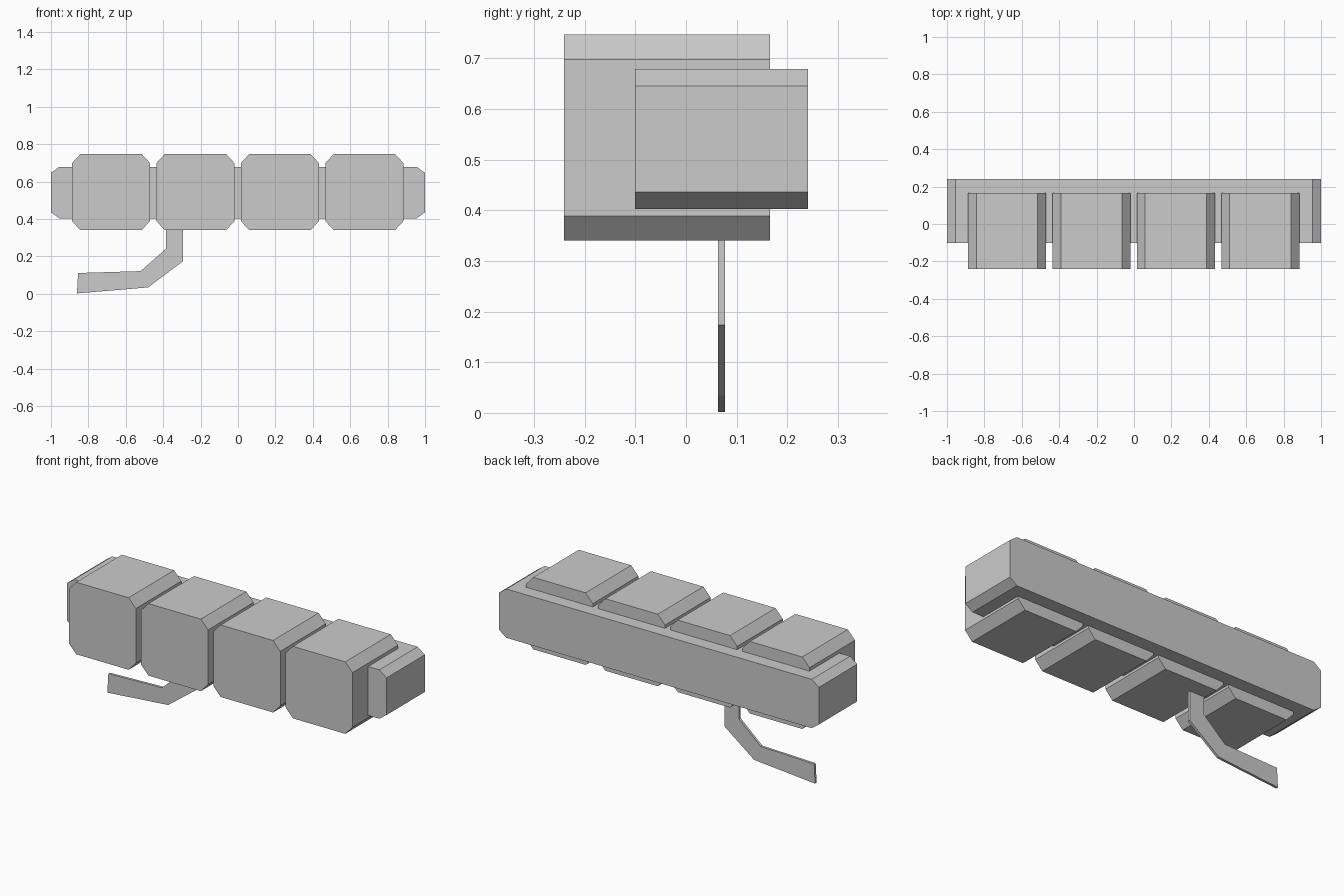
import bpy, bmesh

if "Cube" in bpy.data.objects:
    bpy.data.objects.remove(bpy.data.objects["Cube"])


def extrude_profile(name, points, y0, y1):
    """Solid from an x/z outline running from y0 to y1."""
    bm = bmesh.new()
    face = bm.faces.new([bm.verts.new((x, y0, z)) for x, z in points])
    res = bmesh.ops.extrude_face_region(bm, geom=[face])
    verts = [g for g in res["geom"] if isinstance(g, bmesh.types.BMVert)]
    bmesh.ops.translate(bm, verts=verts, vec=(0, y1 - y0, 0))
    bmesh.ops.recalc_face_normals(bm, faces=bm.faces)
    mesh = bpy.data.meshes.new(name)
    bm.to_mesh(mesh)
    bm.free()
    obj = bpy.data.objects.new(name, mesh)
    bpy.context.collection.objects.link(obj)
    return obj


def chamfered(x0, x1, z0, z1, cx, cz):
    """Rectangle outline with cut corners."""
    return [(x0 + cx, z0), (x1 - cx, z0), (x1, z0 + cz), (x1, z1 - cz),
            (x1 - cx, z1), (x0 + cx, z1), (x0, z1 - cz), (x0, z0 + cz)]


# Long bar at the back
extrude_profile("back_bar", chamfered(-1, 1, 0.403, 0.679, 0.045, 0.033), -0.101, 0.241)

# Four chunky blocks along the front
for i in range(4):
    x0 = -0.888 + i * 0.4515
    extrude_profile(f"finger_block_{i + 1}",
                    chamfered(x0, x0 + 0.418, 0.34, 0.747, 0.045, 0.049), -0.241, 0.166)

# Thin bent lever hanging below
extrude_profile("bent_lever",
                [(-0.385, 0.36), (-0.385, 0.241), (-0.521, 0.121), (-0.855, 0.111),
                 (-0.861, 0.002), (-0.48, 0.034), (-0.294, 0.174), (-0.294, 0.36)],
                0.063, 0.077)
